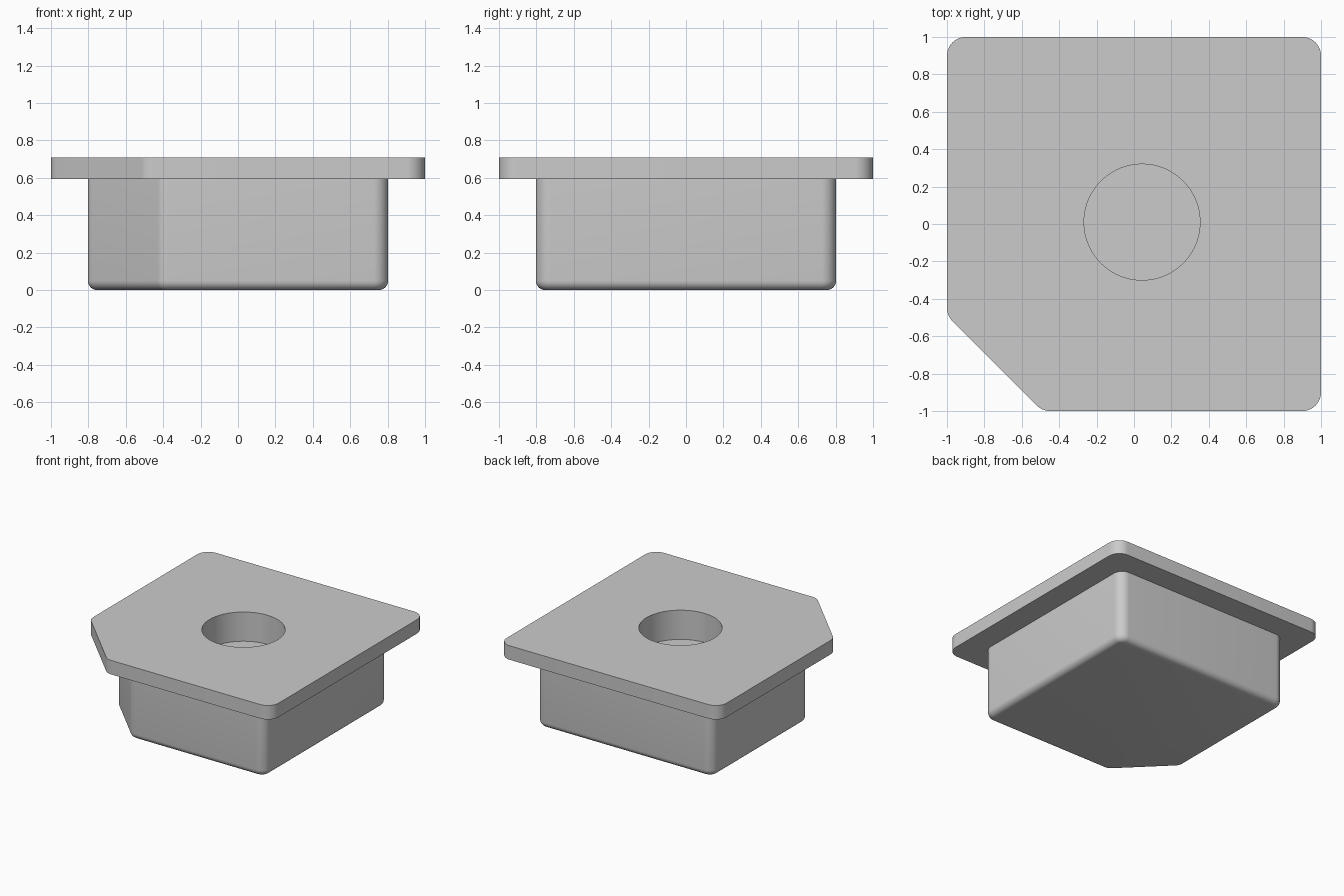
import bpy, bmesh, math
from mathutils import Vector

if "Cube" in bpy.data.objects:
    bpy.data.objects.remove(bpy.data.objects["Cube"])

SEG = 10            # segments per rounded corner
PLATE_Z, TOP_Z = 0.594, 0.709
FILLET = 0.05


def outline(inset, radius, z):
    """Square with one cut corner, inset from the outer edge, with rounded corners."""
    h = 1 - inset
    c = -1.49 + inset * math.sqrt(2) + h
    corners = [Vector(p) for p in ((h, -h), (h, h), (-h, h), (-h, c), (c, -h))]
    pts = []
    for i, p in enumerate(corners):
        a = (corners[i - 1] - p).normalized()
        b = (corners[(i + 1) % len(corners)] - p).normalized()
        half = a.angle(b) / 2
        centre = p + (a + b).normalized() * radius / math.sin(half)
        start = math.atan2(a.x, -a.y)           # outward normal of incoming side
        start = math.atan2(-(-a).x, (-a).y)     # direction turned right
        normal = Vector(((-a).y, a.x))
        start = math.atan2(normal.y, normal.x)
        sweep = math.pi - 2 * half
        for s in range(SEG + 1):
            t = start + sweep * s / SEG
            pts.append((centre.x + radius * math.cos(t),
                        centre.y + radius * math.sin(t), z))
    return pts


def loft(name, rings, material):
    """Closed solid skinned through a stack of matching rings."""
    bm = bmesh.new()
    loops = [[bm.verts.new(p) for p in ring] for ring in rings]
    for lo, hi in zip(loops, loops[1:]):
        for i in range(len(lo)):
            j = (i + 1) % len(lo)
            bm.faces.new((lo[i], lo[j], hi[j], hi[i]))
    bm.faces.new(loops[0][::-1])
    bm.faces.new(loops[-1])
    bmesh.ops.recalc_face_normals(bm, faces=bm.faces)
    mesh = bpy.data.meshes.new(name)
    bm.to_mesh(mesh)
    bm.free()
    mesh.materials.append(material)
    obj = bpy.data.objects.new(name, mesh)
    bpy.context.collection.objects.link(obj)
    return obj


grey = bpy.data.materials.new("light grey")
grey.diffuse_color = (0.6, 0.6, 0.6, 1)
grey.use_nodes = True
grey.node_tree.nodes["Principled BSDF"].inputs["Base Color"].default_value = grey.diffuse_color

# Plug body with rounded bottom edge, widening into the flange plate
rings = []
for s in range(7):
    t = math.pi / 2 * s / 6
    d = FILLET * (1 - math.sin(t))
    rings.append(outline(0.197 + d, 0.08 - d, FILLET * (1 - math.cos(t))))
rings += [outline(0.197, 0.08, PLATE_Z),
          outline(0, 0.1, PLATE_Z),
          outline(0, 0.1, TOP_Z)]
plug = loft("flanged_plug", rings, grey)

# Round blind hole in the top
bpy.ops.mesh.primitive_cylinder_add(vertices=96, radius=0.31, depth=0.48,
                                    location=(0.043, 0.01, TOP_Z))
cutter = bpy.context.object
cutter.name = "hole_cutter"
cutter.data.materials.append(grey)
hole = plug.modifiers.new("hole", 'BOOLEAN')
hole.operation, hole.solver, hole.object = 'DIFFERENCE', 'EXACT', cutter
bpy.ops.object.select_all(action='DESELECT')
plug.select_set(True)
bpy.context.view_layer.objects.active = plug
bpy.ops.object.modifier_apply(modifier="hole")
bpy.data.objects.remove(cutter)
bpy.ops.object.shade_smooth_by_angle(angle=math.radians(30))
